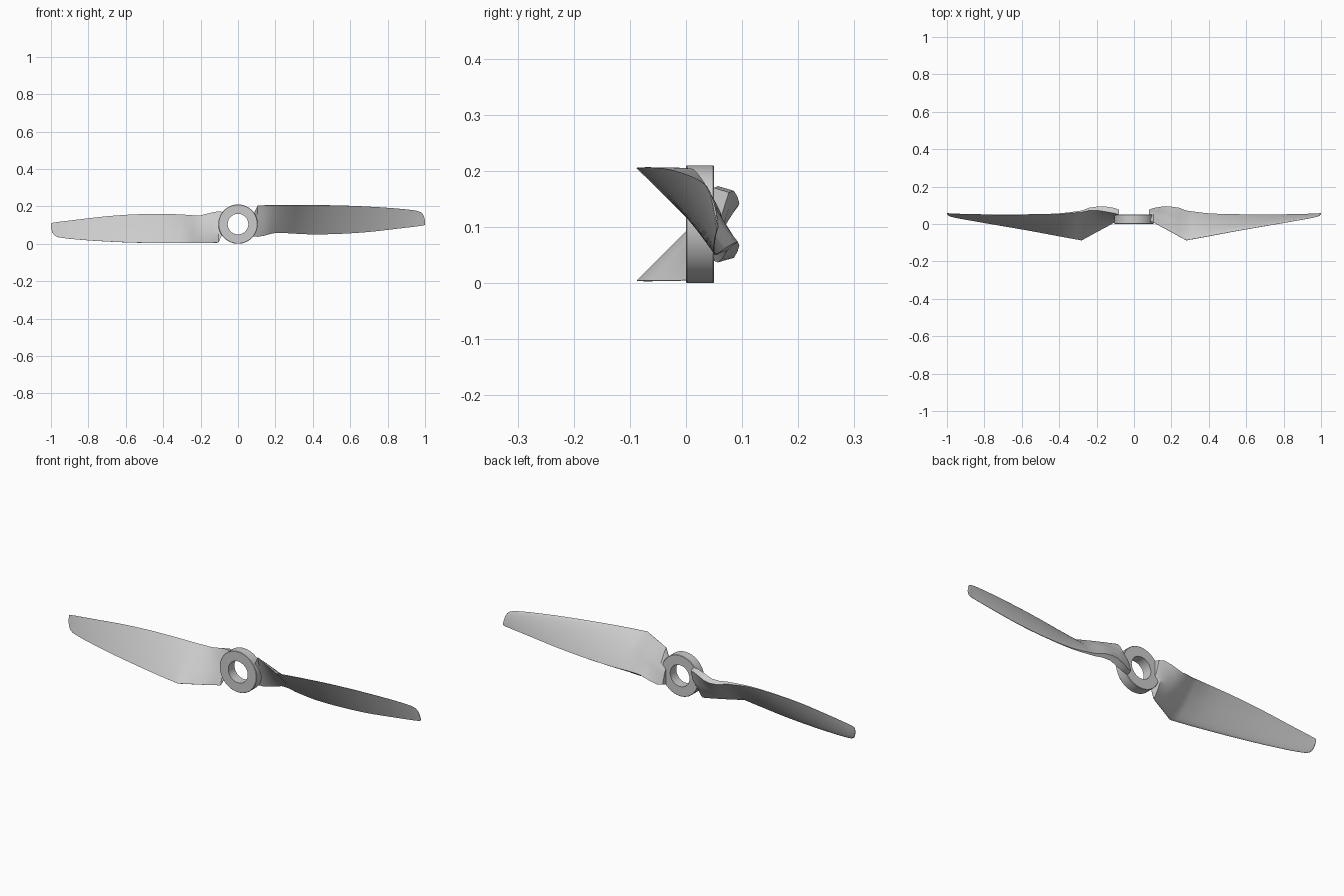
import bpy, bmesh, math
from mathutils import Vector

if "Cube" in bpy.data.objects:
    bpy.data.objects.remove(bpy.data.objects["Cube"])

CZ = 0.105  # height of the shaft axis

# Stations: x, leading edge y z, trailing edge y z, thickness, trailing bluntness
STATIONS = [
    (0.080, 0.015, 0.150, 0.050, 0.040, 0.026, 1.0),
    (0.105, 0.008, 0.204, 0.057, 0.037, 0.028, 1.0),
    (0.140, -0.012, 0.205, 0.064, 0.043, 0.029, 1.0),
    (0.170, -0.028, 0.205, 0.069, 0.051, 0.029, 1.0),
    (0.200, -0.044, 0.205, 0.073, 0.058, 0.026, 0.9),
    (0.240, -0.066, 0.205, 0.072, 0.058, 0.024, 0.8),
    (0.280, -0.088, 0.205, 0.063, 0.055, 0.022, 0.5),
    (0.400, -0.066, 0.206, 0.053, 0.050, 0.020, 0.2),
    (0.550, -0.038, 0.204, 0.050, 0.053, 0.017, 0.1),
    (0.700, -0.012, 0.198, 0.049, 0.063, 0.014, 0.1),
    (0.850, 0.014, 0.188, 0.051, 0.080, 0.011, 0.1),
    (0.950, 0.032, 0.177, 0.054, 0.092, 0.009, 0.1),
    (0.980, 0.039, 0.167, 0.055, 0.096, 0.008, 0.1),
    (0.994, 0.046, 0.147, 0.057, 0.099, 0.006, 0.1),
    (1.000, 0.051, 0.122, 0.057, 0.102, 0.004, 0.1),
]
N = 14  # points along each side of a section


def section(st):
    """Closed wing section: nearly flat front face, convex back face."""
    x, ly, lz, ty, tz, th, blunt = st
    lead, trail = Vector((x, ly, lz)), Vector((x, ty, tz))
    d = (trail - lead).normalized()
    normal = Vector((0, -d.z, d.y))
    params = [(1 - math.cos(math.pi * i / N)) / 2 for i in range(N + 1)]

    def thick(s):
        foil = 2.1 * math.sqrt(s) * (1 - s) ** 0.9 / 0.82
        foil = min(foil / 2, 1.0)
        plate = min(1.0, 1.5 * s ** 0.6)
        return th * (foil * (1 - blunt) + plate * blunt + 0.06)

    back = [lead.lerp(trail, s) + normal * thick(s) for s in params]
    front = [lead.lerp(trail, s) for s in reversed(params)]
    return back + front


def spline(a, b, c, d, t):
    """Catmull-Rom blend of stations, allowing for uneven spacing."""
    out = []
    h = c[0] - b[0]
    for p, q, r, s in zip(a, b, c, d):
        m1 = (r - p) / (c[0] - a[0]) * h if c[0] != a[0] else 0
        m2 = (s - q) / (d[0] - b[0]) * h if d[0] != b[0] else 0
        out.append((2*t**3 - 3*t*t + 1)*q + (t**3 - 2*t*t + t)*m1
                   + (3*t*t - 2*t**3)*r + (t**3 - t*t)*m2)
    return tuple(out)


def finish(bm, name):
    bmesh.ops.recalc_face_normals(bm, faces=bm.faces[:])
    me = bpy.data.meshes.new(name)
    bm.to_mesh(me)
    bm.free()
    ob = bpy.data.objects.new(name, me)
    bpy.context.collection.objects.link(ob)
    bpy.ops.object.select_all(action='DESELECT')
    bpy.context.view_layer.objects.active = ob
    ob.select_set(True)
    bpy.ops.object.shade_smooth_by_angle(angle=math.radians(30))
    return ob


def make_blade(name, sign):
    # The widest station is a crease, so the outer blade is smoothed on its own
    outer = STATIONS[6:]
    rows = list(STATIONS[:6])
    for i in range(len(outer) - 1):
        a, d = outer[max(i - 1, 0)], outer[min(i + 2, len(outer) - 1)]
        steps = 4 if outer[i][0] < 0.9 else 2
        rows += [spline(a, outer[i], outer[i + 1], d, k / steps) for k in range(steps)]
    rows.append(outer[-1])
    bm = bmesh.new()
    rings = [[bm.verts.new((sign * p.x, p.y, CZ + sign * (p.z - CZ))) for p in section(r)]
             for r in rows]
    for r0, r1 in zip(rings, rings[1:]):
        for j in range(len(r0)):
            k = (j + 1) % len(r0)
            bm.faces.new((r0[j], r0[k], r1[k], r1[j]))
    bm.faces.new(rings[0])
    bm.faces.new(rings[-1])
    return finish(bm, name)


def make_hub():
    # Lathe a slightly chamfered rectangle around the shaft axis
    c = 0.002
    prof = [(0.055, 0), (0.105 - c, 0), (0.105, c), (0.105, 0.05 - c),
            (0.105 - c, 0.05), (0.055, 0.05)]
    seg = 64
    bm = bmesh.new()
    rings = []
    for i in range(seg):
        a = 2 * math.pi * i / seg
        rings.append([bm.verts.new((r * math.cos(a), y, CZ + r * math.sin(a))) for r, y in prof])
    for i in range(seg):
        r0, r1 = rings[i], rings[(i + 1) % seg]
        for j in range(len(prof)):
            k = (j + 1) % len(prof)
            bm.faces.new((r0[j], r0[k], r1[k], r1[j]))
    return finish(bm, "hub_ring")


make_hub()
make_blade("blade_right", 1)
make_blade("blade_left", -1)
